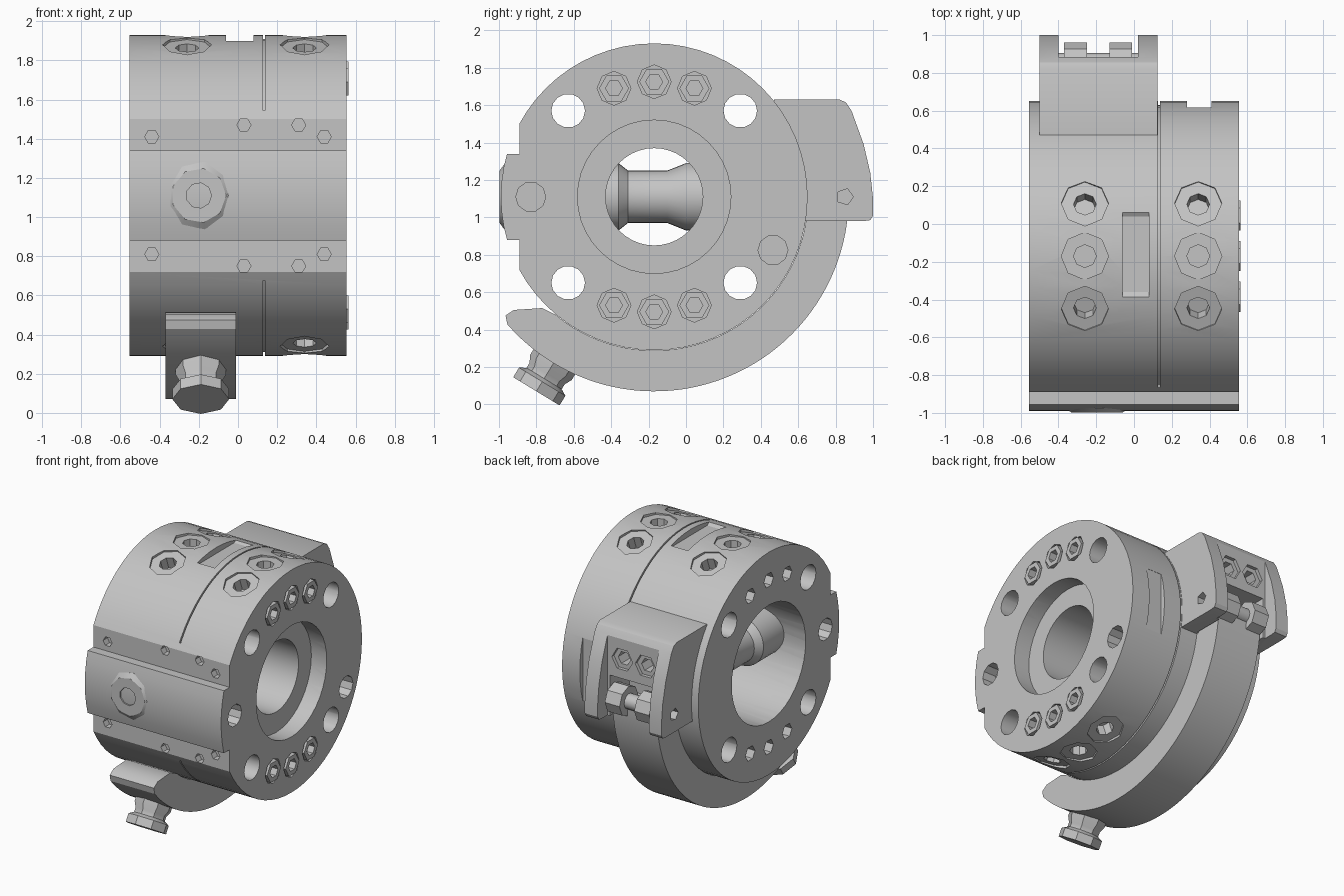
import bpy, bmesh
from math import cos, sin, radians, pi
from mathutils import Vector

old = bpy.data.objects.get("Cube")
if old:
    bpy.data.objects.remove(old, do_unlink=True)

steel = bpy.data.materials.new("plain steel grey")
steel.use_nodes = True
GREY = (0.55, 0.55, 0.55, 1)
steel.diffuse_color = GREY
steel.node_tree.nodes["Principled BSDF"].inputs["Base Color"].default_value = GREY

CY, CZ, R, HALF = -0.17, 1.11, 0.82, 0.555   # body axis, radius, half length
X, Y = Vector((1, 0, 0)), Vector((0, 1, 0))


def finish(name, bm):
    bmesh.ops.recalc_face_normals(bm, faces=bm.faces[:])
    mesh = bpy.data.meshes.new(name)
    bm.to_mesh(mesh)
    bm.free()
    mesh.materials.append(steel)
    ob = bpy.data.objects.new(name, mesh)
    bpy.context.collection.objects.link(ob)
    return ob


def lathe(name, profile, n, loc, axis):
    """Turn a (radius, height) profile around an axis through loc."""
    bm = bmesh.new()
    vs = [bm.verts.new((r, 0, h)) for r, h in profile]
    es = [bm.edges.new(p) for p in zip(vs, vs[1:])]
    bmesh.ops.spin(bm, geom=vs + es, cent=(0, 0, 0), axis=(0, 0, 1),
                   angle=2 * pi, steps=n)
    bmesh.ops.remove_doubles(bm, verts=bm.verts[:], dist=1e-4)
    rot = Vector(axis).to_track_quat('Z', 'Y').to_matrix().to_4x4()
    bmesh.ops.transform(bm, matrix=rot, verts=bm.verts[:])
    bmesh.ops.translate(bm, vec=loc, verts=bm.verts[:])
    return finish(name, bm)


def rod(name, r, h0, h1, n, loc, axis):
    return lathe(name, [(0, h0), (r, h0), (r, h1), (0, h1)], n, loc, axis)


def socket(r_in, r_out, depth, n, loc, axis):
    """Cutter for a shallow round seat with a deeper socket in it."""
    return lathe("cutter", [(0, -depth), (r_in, -depth), (r_in, 0),
                            (r_out, 0), (r_out, 0.1), (0, 0.1)], n, loc, axis)


def prism(name, pts, x0, x1):
    """Extrude a (y, z) outline from x0 to x1."""
    bm = bmesh.new()
    face = bm.faces.new([bm.verts.new((x0, y, z)) for y, z in pts])
    ext = bmesh.ops.extrude_face_region(bm, geom=[face])["geom"]
    bmesh.ops.translate(bm, vec=(x1 - x0, 0, 0),
                        verts=[v for v in ext if isinstance(v, bmesh.types.BMVert)])
    return finish(name, bm)


def box(name, x0, x1, y0, y1, z0, z1):
    return prism(name, [(y0, z0), (y1, z0), (y1, z1), (y0, z1)], x0, x1)


def arc(r, a0, a1, n):
    steps = [radians(a0 + (a1 - a0) * i / n) for i in range(n + 1)]
    return [(CY + r * cos(a), CZ + r * sin(a)) for a in steps]


def cut(ob, cutters):
    """Subtract the cutters from ob in one pass and discard them."""
    bm = bmesh.new()
    for c in cutters:
        bm.from_mesh(c.data)
        bpy.data.objects.remove(c, do_unlink=True)
    tool = finish("cutter", bm)
    tool.hide_render = True
    mod = ob.modifiers.new("cut", 'BOOLEAN')
    mod.object, mod.operation, mod.solver = tool, 'DIFFERENCE', 'EXACT'
    bpy.context.view_layer.objects.active = ob
    with bpy.context.temp_override(object=ob, active_object=ob):
        bpy.ops.object.modifier_apply(modifier=mod.name)
    bpy.data.objects.remove(tool, do_unlink=True)


# Main body: drum with front notches, split groove, key slots and stepped bore
centre = Vector((0, CY, CZ))
body = rod("body", R, -HALF, HALF, 64, centre, X)
bore = [(0, -0.7), (0.43, -0.7), (0.43, 0.06), (0.26, 0.06), (0.26, 0.43),
        (0.41, 0.43), (0.41, 0.7), (0, 0.7)]
cut(body, [
    box("cutter", -0.7, 0.7, -1.1, -0.89, CZ + 0.23, CZ + 0.5),
    box("cutter", -0.7, 0.7, -1.1, -0.89, CZ - 0.5, CZ - 0.23),
    prism("cutter", arc(0.8, -148, 148, 60) + arc(0.87, 148, -148, 60), 0.128, 0.138),
    prism("cutter", [(-0.42, 2), (-0.42, 1.92), (-0.36, 1.885), (0.04, 1.885),
                     (0.1, 1.92), (0.1, 2)], -0.06, 0.08),
    box("cutter", 0.28, 0.41, 0.615, 0.8, 0.88, 1.34),
    lathe("cutter", bore, 40, centre, X)])

# Holes in the body
holes, screws = [], []
for sz in (-1, 1):
    for sy in (-1, 1):
        holes.append(rod("cutter", 0.09, -0.7, 0.7, 14,
                         centre + Vector((0, 0.46 * sy, 0.46 * sz)), X))
    # rows of end-face screws
    for dy, dz in ((-0.215, 0.58), (0, 0.615), (0.215, 0.58)):
        p = Vector((0, CY + dy, CZ + dz * sz))
        holes.append(rod("cutter", 0.09, -0.1, 0.1, 8, p + X * HALF, X))
        holes.append(rod("cutter", 0.055, -0.08, 0.1, 6, p - X * HALF, -X))
        screws.append(p + X * (HALF + 0.008))
    # radial seats around the rim
    for x in (-0.26, 0.34):
        for a in (-20, 0, 20):
            d = Vector((0, sin(radians(a)), sz * cos(radians(a))))
            holes.append(socket(0.06, 0.125, 0.09, 8, centre + X * x + d * 0.802, d))
    # small set holes in the notch floors
    for x, dz in ((0.03, 0.36), (0.31, 0.36), (-0.44, 0.3), (0.44, 0.3)):
        holes.append(rod("cutter", 0.036, -0.05, 0.1, 6,
                         (x, -0.89, CZ + dz * sz), -Y))
holes.append(rod("cutter", 0.08, -0.12, 0.1, 10, (HALF, 0.465, 0.825), X))
for s in (-1, 1):
    holes.append(rod("cutter", 0.08, -0.1, 0.1, 10, (HALF * s, -0.83, CZ), X * s))
cut(body, holes)

# Socket screws set in the right face
for i, p in enumerate(screws):
    lathe(f"face_screw_{i + 1}", [(0, -0.06), (0.045, -0.06), (0.045, 0), (0.08, 0),
                                  (0.08, -0.11), (0, -0.11)], 6, p, X)

# Front plug and the waisted pin crossing the bore
lathe("front_plug", [(0, -0.07), (0.065, -0.04), (0.065, 0), (0.14, 0), (0.175, -0.025),
                     (0.175, -0.09), (0, -0.09)], 9, (-0.2, -0.998, CZ), -Y)
lathe("cross_pin", [(0, -0.62), (0.18, -0.62), (0.18, -0.36), (0.14, -0.31),
                    (0.14, -0.1), (0.18, 0), (0.18, 0.28), (0, 0.28)],
      32, (-0.2, 0, CZ), Y)

# Hinge block on the back with a recess between two lugs
block = prism("hinge_block", [(0.47, 1.63), (0.82, 1.63), (0.855, 1.615), (0.885, 1.57),
                              (0.95, 1.39), (0.985, 1.24), (1, 1.1), (1, 1.01),
                              (0.985, 0.985), (0.95, 0.98), (0.55, 0.98)], -0.5, 0.125)
cut(block, [box("cutter", -0.4, 0.02, 0.885, 1.2, 0.8, 1.8)])
cut(block, [box("cutter", -0.38, 0, 0.66, 1.2, 0.8, 1.28)]
    + [socket(0.05, 0.085, 0.1, 6, (x, 0.86, 1.42), Y) for x in (-0.29, -0.1)]
    + [rod("cutter", 0.045, -0.06, 0.1, 5, (x, 0.85, CZ), X * s)
       for x, s in ((-0.5, -1), (0.125, 1))])

# Swinging arm wrapped under the body, with its hinge knuckles
prism("clamp_arm", arc(1.04, 358, 221, 48) +
      [(-0.965, 0.475), (-0.92, 0.505), (-0.77, 0.515)] + arc(R + 0.002, 230, 358, 48),
      -0.37, -0.01)
for i, x in enumerate((-0.37, -0.13)):
    rod(f"hinge_knuckle_{i + 1}", 0.11, 0, 0.12, 8, (x, 0.85, CZ), X)
rod("hinge_pin", 0.055, -0.45, 0.07, 16, (0, 0.85, CZ), X)

# Clamping bolt in the arm tip
out = Vector((0, -0.52, -0.855)).normalized()
lathe("clamp_bolt", [(0, -0.3), (0.13, -0.3), (0.13, -0.15), (0.11, -0.11), (0.11, -0.08),
                     (0.145, -0.06), (0.145, 0), (0, 0)], 8, (-0.19, -0.8, 0.07), out)

# Smooth the round surfaces, keep machined edges crisp
for ob in bpy.data.objects:
    ob.select_set(ob.type == 'MESH' and steel.name in ob.data.materials)
bpy.context.view_layer.objects.active = body
bpy.ops.object.shade_smooth_by_angle(angle=radians(30))
